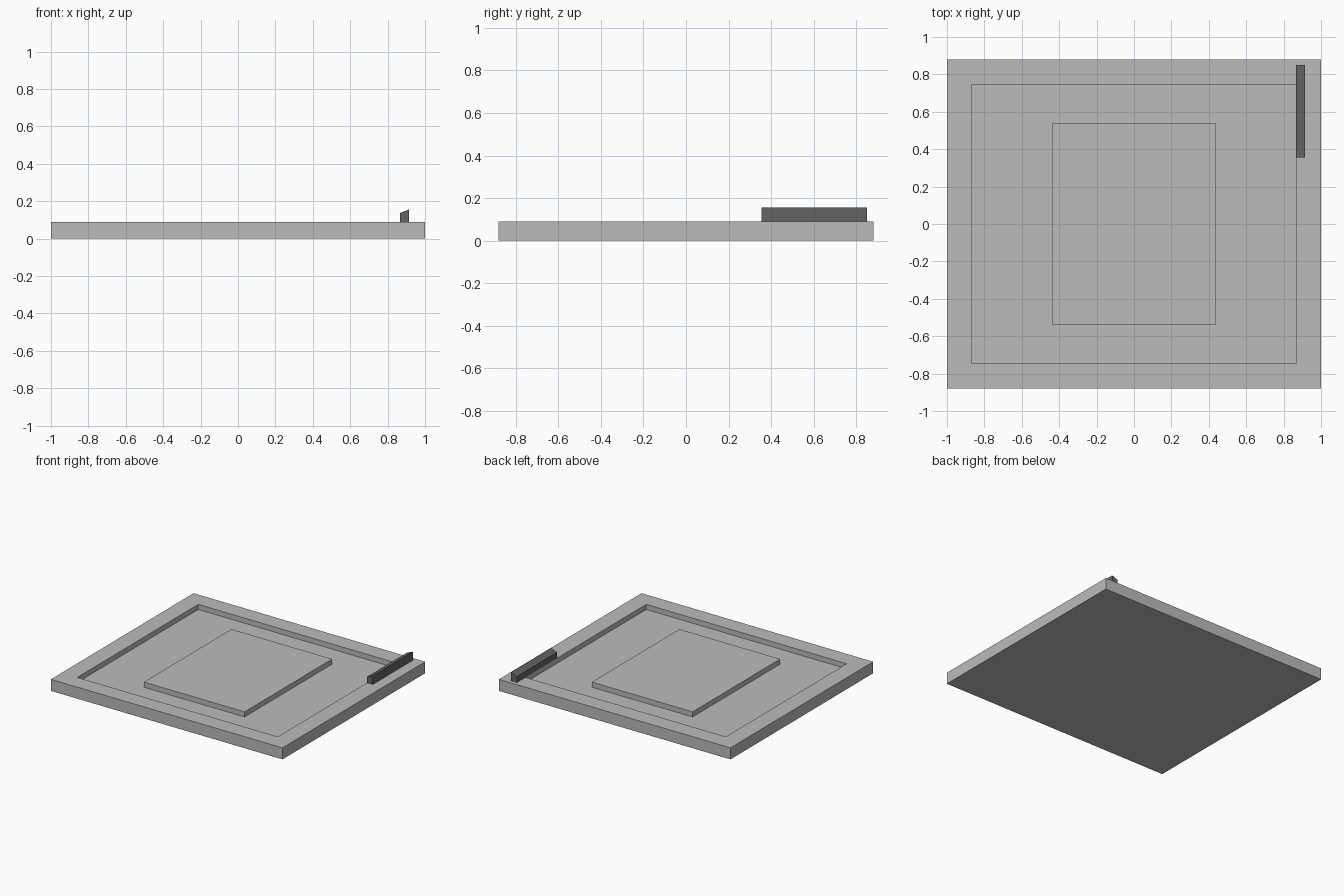
import bpy, bmesh
from mathutils import Vector

if "Cube" in bpy.data.objects:
    bpy.data.objects.remove(bpy.data.objects["Cube"])

TOP = 0.09      # rim height
FLOOR = 0.05    # bottom of the recess


def material(name, value):
    m = bpy.data.materials.new(name)
    m.diffuse_color = (value, value, value, 1)
    m.use_nodes = True
    m.node_tree.nodes["Principled BSDF"].inputs["Base Color"].default_value = m.diffuse_color
    return m


def finish(bm, name, mat):
    bmesh.ops.recalc_face_normals(bm, faces=bm.faces)
    me = bpy.data.meshes.new(name)
    bm.to_mesh(me)
    bm.free()
    me.materials.append(mat)
    ob = bpy.data.objects.new(name, me)
    bpy.context.collection.objects.link(ob)
    return ob


def box(hx, hy, z0, z1):
    bm = bmesh.new()
    bmesh.ops.create_cube(bm, size=1)
    for v in bm.verts:
        v.co = Vector((v.co.x * 2 * hx, v.co.y * 2 * hy, z1 if v.co.z > 0 else z0))
    return bm


light = material("light grey", 0.5)
dark = material("dark grey", 0.125)

# Base tray: slab with an even rim around a shallow recess
bm = box(1.0, 0.88, 0, TOP)
top = max(bm.faces, key=lambda f: f.calc_center_median().z)
bmesh.ops.inset_individual(bm, faces=[top], thickness=0.19)
new = bmesh.ops.extrude_face_region(bm, geom=[top])["geom"]
bmesh.ops.translate(bm, vec=(0, 0, FLOOR - TOP),
                    verts=[g for g in new if isinstance(g, bmesh.types.BMVert)])
if top.is_valid:
    bmesh.ops.delete(bm, geom=[top], context='FACES_ONLY')
finish(bm, "base_tray", light)

# Raised centre block, level with the rim
finish(box(0.435, 0.54, FLOOR, TOP), "centre_block", light)

# Side bar with a slanted top, extruded along y
bm = bmesh.new()
profile = [(0.865, TOP), (0.915, TOP), (0.915, 0.157), (0.865, 0.137)]
end = bm.faces.new([bm.verts.new((x, 0.355, z)) for x, z in profile])
new = bmesh.ops.extrude_face_region(bm, geom=[end], use_keep_orig=True)["geom"]
bmesh.ops.translate(bm, vec=(0, 0.495, 0),
                    verts=[g for g in new if isinstance(g, bmesh.types.BMVert)])
finish(bm, "side_bar", dark)
